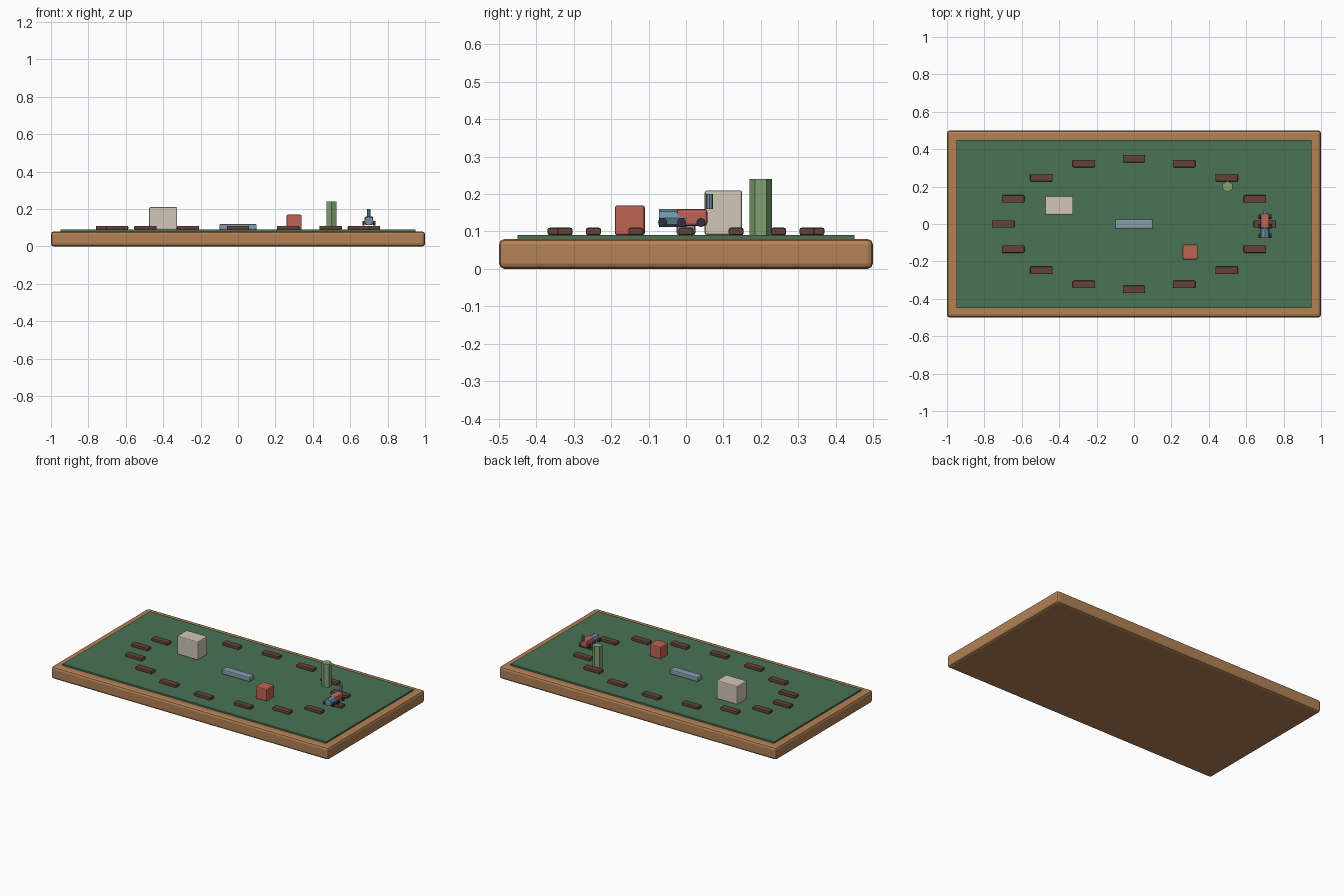
import bpy
from math import cos, sin, pi

if "Cube" in bpy.data.objects:
    bpy.data.objects.remove(bpy.data.objects["Cube"])


def material(name, rgb):
    m = bpy.data.materials.new(name)
    m.diffuse_color = (*rgb, 1)
    m.use_nodes = True
    m.node_tree.nodes["Principled BSDF"].inputs["Base Color"].default_value = m.diffuse_color
    return m


WOOD = material("wood", (0.45, 0.22, 0.09))
FELT = material("green_felt", (0.07, 0.17, 0.09))
BROWN = material("dark_brown", (0.13, 0.055, 0.04))
CREAM = material("cream", (0.64, 0.57, 0.47))
RED = material("red", (0.52, 0.13, 0.09))
SLATE = material("slate", (0.25, 0.33, 0.42))
BLUE = material("blue", (0.16, 0.29, 0.40))
LEAF = material("leaf_green", (0.22, 0.36, 0.17))
BLACK = material("black", (0.03, 0.03, 0.045))


def box(name, loc, size, mat, bevel=0, segments=2):
    bpy.ops.mesh.primitive_cube_add(size=1, location=loc)
    o = bpy.context.object
    o.name = name
    o.scale = size
    bpy.ops.object.transform_apply(location=False, rotation=False, scale=True)
    o.data.materials.append(mat)
    if bevel:
        b = o.modifiers.new("edge_bevel", 'BEVEL')
        b.width = bevel
        b.segments = segments
    return o


def cylinder(name, loc, radius, depth, sides, mat, rot=(0, 0, 0)):
    bpy.ops.mesh.primitive_cylinder_add(vertices=sides, radius=radius, depth=depth,
                                        location=loc, rotation=rot)
    o = bpy.context.object
    o.name = name
    o.data.materials.append(mat)
    return o


# Table base and felt surface
box("table_base", (0, 0, 0.04), (2, 1, 0.08), WOOD, 0.015)
box("felt_top", (0, 0, 0.08), (1.9, 0.9, 0.02), FELT)

# Track sleepers around an oval
for i in range(16):
    a = i * pi / 8
    box(f"sleeper_{i + 1}", (0.7 * cos(a), 0.35 * sin(a), 0.10),
        (0.12, 0.04, 0.02), BROWN, 0.005)

# Scenery
box("station_building", (-0.4, 0.1, 0.15), (0.15, 0.1, 0.12), CREAM, 0.006)
box("platform", (0, 0, 0.105), (0.2, 0.05, 0.03), SLATE, 0.006)
box("small_house", (0.3, -0.15, 0.13), (0.08, 0.08, 0.08), RED, 0.006)
cylinder("tree", (0.5, 0.2, 0.165), 0.03, 0.15, 6, LEAF)

# Locomotive
TX = 0.7
cylinder("boiler", (TX, -0.035, 0.136), 0.024, 0.075, 8, BLUE, (pi / 2, 0, 0))
box("cab", (TX, 0.016, 0.1375), (0.046, 0.082, 0.045), RED, 0.008)
cylinder("chimney", (TX, 0.063, 0.18), 0.009, 0.04, 8, BLUE)
for i, y in enumerate((-0.0625, -0.012, 0.04)):
    for side in (-1, 1):
        cylinder(f"wheel_{i + 1}_{'left' if side < 0 else 'right'}",
                 (TX + side * 0.029, y, 0.124), 0.012, 0.012, 12, BLACK, (0, pi / 2, 0))
